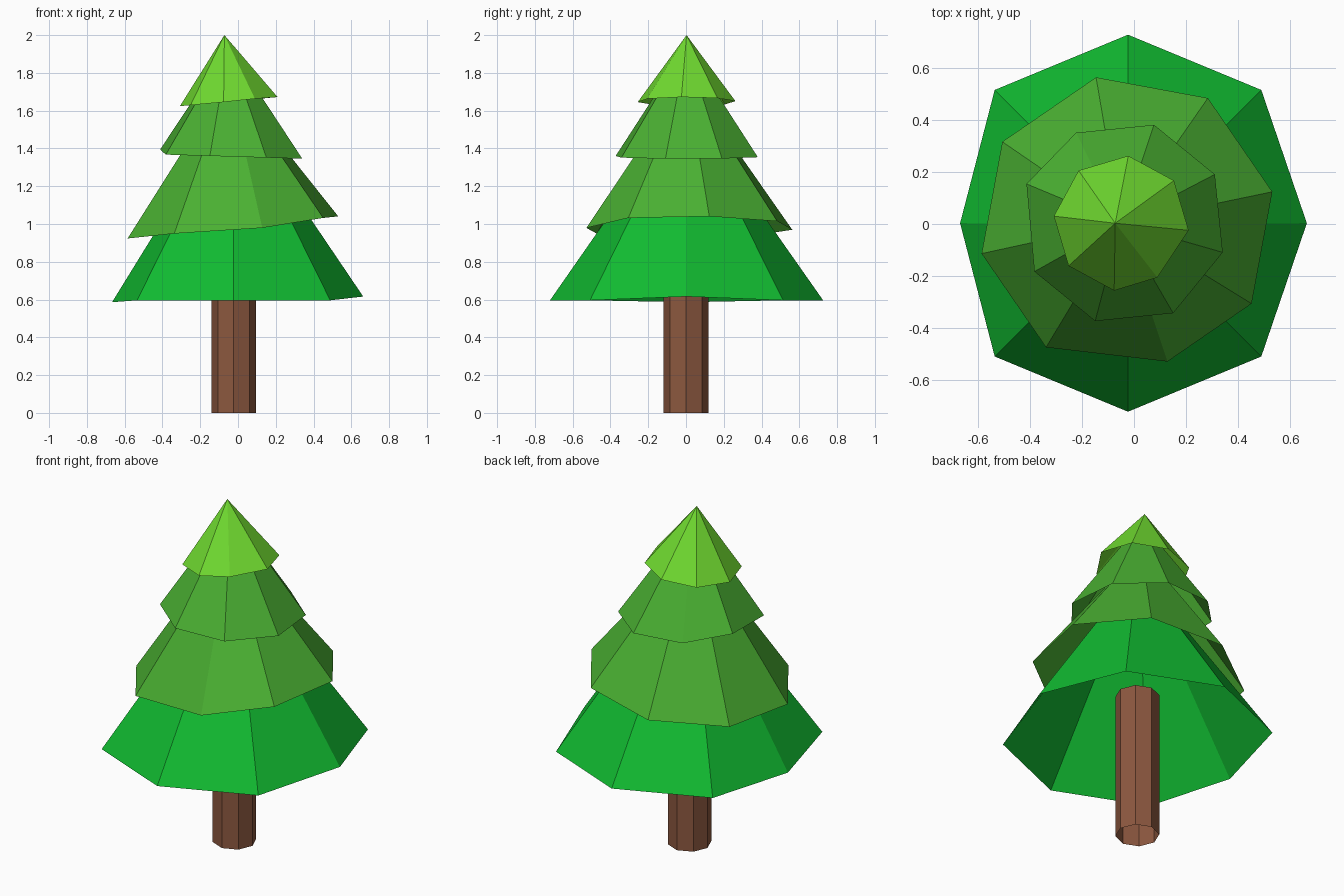
import bpy, bmesh, math

if "Cube" in bpy.data.objects:
    bpy.data.objects.remove(bpy.data.objects["Cube"])


def material(name, r, g, b):
    lin = [((c / 255 + 0.055) / 1.055) ** 2.4 for c in (r, g, b)]
    m = bpy.data.materials.new(name)
    m.diffuse_color = (*lin, 1)
    m.use_nodes = True
    m.node_tree.nodes["Principled BSDF"].inputs["Base Color"].default_value = m.diffuse_color
    return m


brown = material("bark brown", 140, 88, 63)
deep = material("deep green", 17, 187, 49)
mid = material("leaf green", 74, 176, 50)
lime = material("lime green", 112, 219, 48)


def finish(name, bm, mat):
    bmesh.ops.recalc_face_normals(bm, faces=bm.faces)
    me = bpy.data.meshes.new(name)
    bm.to_mesh(me)
    bm.free()
    me.materials.append(mat)
    ob = bpy.data.objects.new(name, me)
    bpy.context.collection.objects.link(ob)


def ring(bm, center, radius, turn=0.0, slope=0.0, nudges={}):
    """Eight-sided ring, tilted along x, with a few hand-moved corners."""
    cx, cy, cz = center
    verts = []
    for i in range(8):
        a = math.radians(turn + 45 * i)
        dx, dy = radius * math.cos(a), radius * math.sin(a)
        n = nudges.get(i, (0, 0, 0))
        verts.append(bm.verts.new((cx + dx + n[0], cy + dy + n[1], cz + slope * dx + n[2])))
    return verts


def tier(name, mat, apex, **kw):
    """Open-bottomed eight-sided cone of foliage."""
    bm = bmesh.new()
    rim = ring(bm, **kw)
    tip = bm.verts.new(apex)
    for i in range(8):
        bm.faces.new((rim[i], rim[(i + 1) % 8], tip))
    # outward normals on the open cone
    finish(name, bm, mat)


# trunk: open octagonal tube reaching up inside the lowest foliage
bm = bmesh.new()
low = ring(bm, (-0.023, 0, 0), 0.118)
top = ring(bm, (-0.023, 0, 0.86), 0.118)
for i in range(8):
    j = (i + 1) % 8
    bm.faces.new((low[i], low[j], top[j], top[i]))
finish("trunk", bm, brown)

# foliage tiers, bottom to top
tier("foliage_bottom", deep, (-0.023, 0, 1.63),
     center=(-0.023, 0.003, 0.596), radius=0.723,
     nudges={0: (-0.037, 0, 0.02), 4: (0.079, 0, -0.01)})
tier("foliage_lower_middle", mid, (-0.05, 0.003, 1.77),
     center=(-0.027, 0.005, 0.982), radius=0.57, turn=12, slope=0.105,
     nudges={6: (0.037, 0.025, -0.015)})
tier("foliage_upper_middle", mid, (-0.05, 0.003, 1.94),
     center=(-0.036, 0.004, 1.357), radius=0.393, turn=28.3, slope=-0.03,
     nudges={3: (0, 0.037, 0.026)})
tier("foliage_top", lime, (-0.072, 0.003, 2.0),
     center=(-0.049, 0.003, 1.648), radius=0.26, turn=39, slope=0.093,
     nudges={6: (-0.025, -0.006, 0)})
